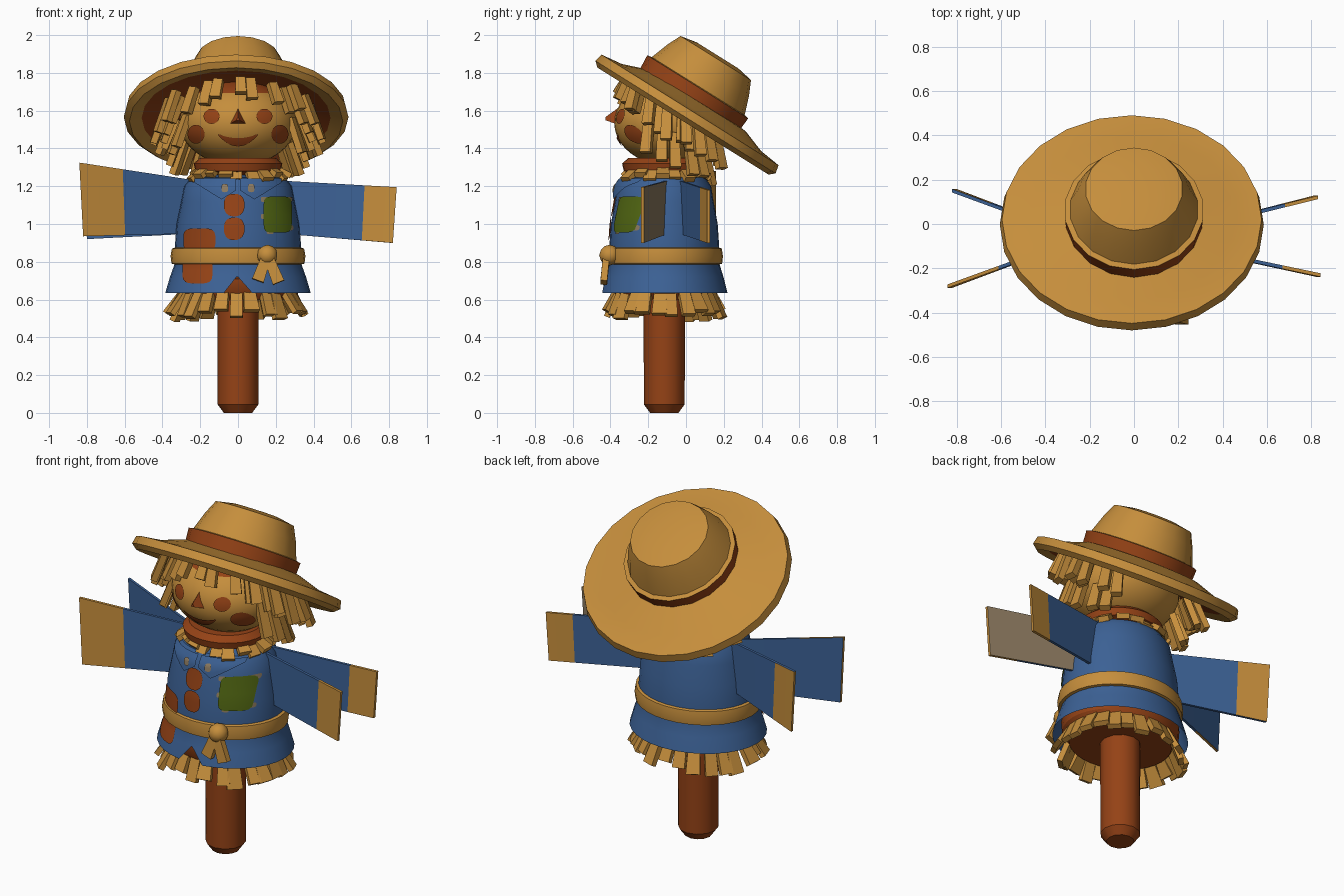
import bpy, bmesh, math, random
from mathutils import Matrix, Vector

random.seed(4)
if "Cube" in bpy.data.objects:
    bpy.data.objects.remove(bpy.data.objects["Cube"])

CY = -0.115        # depth of the body axis
DEPTH = 0.87       # body depth relative to its width
parts = []


def material(name, rgb):
    m = bpy.data.materials.new(name)
    m.use_nodes = True
    m.diffuse_color = (*rgb, 1)
    m.node_tree.nodes["Principled BSDF"].inputs["Base Color"].default_value = (*rgb, 1)
    return m


STRAW = material("straw", (0.56, 0.27, 0.045))
BLUE = material("blue cloth", (0.045, 0.12, 0.30))
RUST = material("rust brown", (0.30, 0.055, 0.008))
GREEN = material("green patch", (0.08, 0.13, 0.006))
TAUPE = material("taupe lining", (0.27, 0.20, 0.12))


def finish(name, bm, mats, recalc=True):
    if recalc:
        bmesh.ops.recalc_face_normals(bm, faces=bm.faces)
    me = bpy.data.meshes.new(name)
    bm.to_mesh(me)
    bm.free()
    for m in mats:
        me.materials.append(m)
    ob = bpy.data.objects.new(name, me)
    bpy.context.collection.objects.link(ob)
    parts.append(ob)
    return ob


def lathe(name, profile, mats, squash=1.0, matrix=None, seg=32, rule=None):
    """Turn (radius, height) points round z, starting at the front."""
    bm = bmesh.new()
    matrix = matrix or Matrix.Translation((0, CY, 0))
    rings = []
    for r, z in profile:
        angles = [2 * math.pi * i / seg for i in range(seg if r else 1)]
        rings.append([bm.verts.new(matrix @ Vector((r * math.sin(a), -r * squash * math.cos(a), z)))
                      for a in angles])
    for k, (a, b) in enumerate(zip(rings, rings[1:])):
        for i in range(seg):
            j = (i + 1) % seg
            corners = [a[i % len(a)], a[j % len(a)], b[j % len(b)], b[i % len(b)]]
            f = bm.faces.new(list(dict.fromkeys(corners)))
            f.material_index = rule(k) if rule else 0
    return finish(name, bm, mats)


def strand(bm, a, b, wa, wb, out, thick=0.03):
    """Tapered straw bar from a to b."""
    a, b = Vector(a), Vector(b)
    side = (b - a).cross(Vector(out)).normalized()
    face = side.cross(b - a).normalized() * thick / 2
    ends = [[bm.verts.new(p + side * s * w / 2 + face * t)
             for s, t in ((-1, -1), (1, -1), (1, 1), (-1, 1))] for p, w in ((a, wa), (b, wb))]
    for e in ends:
        bm.faces.new(e)
    for i in range(4):
        j = (i + 1) % 4
        bm.faces.new((ends[0][i], ends[0][j], ends[1][j], ends[1][i]))


# Surfaces on which flat details are laid
COAT = [(0.385, 0.635), (0.36, 0.72), (0.335, 0.79), (0.335, 0.87), (0.325, 1.0),
        (0.30, 1.12), (0.285, 1.2), (0.25, 1.245), (0.17, 1.26)]
HEAD_C, HEAD_R = Vector((0, -0.09, 1.535)), Vector((0.31, 0.29, 0.225))


def coat_front(x, z):
    for (r0, z0), (r1, z1) in zip(COAT, COAT[1:]):
        if z <= z1:
            break
    r = r0 + (r1 - r0) * (z - z0) / (z1 - z0)
    return CY - DEPTH * math.sqrt(max(r * r - x * x, 0))


def head_front(x, z):
    q = 1 - (x / HEAD_R.x) ** 2 - ((z - HEAD_C.z) / HEAD_R.z) ** 2
    return HEAD_C.y - HEAD_R.y * math.sqrt(max(q, 0))


def decal(name, mat, cx, cz, w, lo, hi, surf, lift=0.007, n=10):
    """Thin plate over a surface, bounded by two curves lo(u) and hi(u)."""
    bm = bmesh.new()
    cols = []
    for i in range(n + 1):
        u = -math.cos(math.pi * i / n) * 0.995
        x, a, b = cx + u * w, cz + lo(u), cz + hi(u)
        zs = [a + (b - a) * k / 4 for k in range(5)]
        cols.append([bm.verts.new((x, surf(x, z) - lift, z)) for z in zs])
    for a, b in zip(cols, cols[1:]):
        for k in range(4):
            bm.faces.new((a[k], b[k], b[k + 1], a[k + 1]))
    return finish(name, bm, [mat], recalc=False)


def blob(name, mat, cx, cz, w, h, surf, power=2, lift=0.007):
    edge = lambda u: h * (1 - abs(u) ** power) ** (1 / power)
    return decal(name, mat, cx, cz, w, lambda u: -edge(u), edge, surf, lift)


# Pole and coat
lathe("pole", [(0, 0), (0.075, 0.0), (0.108, 0.045), (0.11, 0.7), (0, 0.7)], [RUST], seg=12)
coat = lathe("coat", COAT + [(0, 1.26)], [BLUE], DEPTH)
for v in coat.data.vertices:           # notch in the front hem
    if v.co.z < 0.65 and abs(v.co.x) < 0.02 and v.co.y < CY:
        v.co.z, v.co.y = 0.73, v.co.y + 0.025
lathe("underskirt", [(0, 0.6), (0.29, 0.6), (0.33, 0.65), (0.335, 0.71), (0, 0.73)], [RUST], DEPTH)
lathe("belt", [(0.33, 0.785), (0.352, 0.79), (0.357, 0.83), (0.35, 0.87), (0.325, 0.878)], [STRAW], DEPTH)
lathe("neck_band", [(0.15, 1.26), (0.225, 1.28), (0.235, 1.32), (0.20, 1.35), (0, 1.35)], [RUST], 0.95)

# Belt knot with two tails
bm = bmesh.new()
bmesh.ops.create_icosphere(bm, subdivisions=2, radius=0.055,
                           matrix=Matrix.Translation((0.155, -0.405, 0.835)))
for x, z in ((0.105, 0.70), (0.215, 0.69)):
    strand(bm, (0.155, -0.42, 0.84), (x, -0.435, z), 0.05, 0.065, (0, -1, 0), 0.035)
finish("belt_knot", bm, [STRAW])

# Straw fringes at hem and neck
def fringe(name, count, r0, z0, r1, z1, w, jitter):
    bm = bmesh.new()
    for i in range(count):
        a = 2 * math.pi * (i + random.uniform(-0.2, 0.2)) / count
        d = Vector((math.sin(a), -DEPTH * math.cos(a), 0))
        top = d * r0 + Vector((0, CY, z0))
        tip = d * (r1 + random.uniform(-0.02, 0.02)) + Vector((0, CY, z1 + random.uniform(-jitter, jitter)))
        strand(bm, top, tip, w * 0.8, w * random.uniform(0.85, 1.2), d)
    finish(name, bm, [STRAW])


fringe("hem_straw", 26, 0.29, 0.65, 0.365, 0.515, 0.075, 0.03)
fringe("neck_straw", 20, 0.19, 1.30, 0.265, 1.245, 0.07, 0.015)

# Coat details
for i, z in enumerate((1.10, 0.975)):
    blob(f"button_{i + 1}", RUST, -0.02, z, 0.055, 0.06, coat_front, 2.4)
blob("rust_patch_upper", RUST, -0.205, 0.915, 0.085, 0.062, coat_front, 4)
blob("rust_patch_lower", RUST, -0.215, 0.755, 0.08, 0.07, coat_front, 4)
blob("green_patch", GREEN, 0.21, 1.05, 0.075, 0.095, coat_front, 6, 0.009)
for i, (x, z) in enumerate(((0.14, 1.13), (0.14, 1.04), (0.17, 0.96), (0.27, 1.13), (0.275, 0.98))):
    blob(f"stitch_{i + 1}", TAUPE, x, z, 0.018, 0.014, coat_front, 4, 0.005)
for s, side in ((1, "left"), (-1, "right")):
    decal(f"lapel_{side}", BLUE, s * 0.12, 1.24, 0.11,
          lambda u: -0.02 - 0.09 * (1 - abs(u + s * 0.3) / 1.31), lambda u: 0.0, coat_front, 0.02)
    blob(f"lapel_pin_{side}", TAUPE, s * 0.07, 1.19, 0.018, 0.022, coat_front, 3, 0.027)


# Each sleeve is a pair of thin flaring panels
def sleeve(name, s, y0, y1, cuff, tip, top, low, front_cuff, back_cuff, back=0):
    bm = bmesh.new()
    cols = []
    for x in (0.22, cuff, tip):
        t = (x - 0.22) / (tip - 0.22)
        y = y0 + (y1 - y0) * t
        z0, z1 = 0.95 + (low - 0.95) * t, 1.23 + (top - 1.23) * t
        cols.append([bm.verts.new((s * (x + dx * t), y + dy, z)) for dx, dy, z in
                     ((-0.02, -0.008, z0), (0, -0.008, z1), (0, 0.008, z1), (-0.02, 0.008, z0))])
    for k, (a, b) in enumerate(zip(cols, cols[1:])):
        for i in range(4):
            f = bm.faces.new((a[i], a[(i + 1) % 4], b[(i + 1) % 4], b[i]))
            if i == 2:
                f.material_index = back or (k if back_cuff else 0)
            else:
                f.material_index = k if front_cuff else 0
    bm.faces.new(cols[0])
    bm.faces.new(cols[-1]).material_index = 1
    finish(name, bm, [BLUE, STRAW, TAUPE])


sleeve("left_sleeve_front", 1, -0.10, -0.23, 0.67, 0.84, 1.195, 0.90, True, True, 2)
sleeve("left_sleeve_back", 1, -0.03, 0.12, 0.68, 0.83, 1.18, 0.90, True, True)
sleeve("right_sleeve_front", -1, -0.055, -0.28, 0.61, 0.84, 1.325, 0.935, True, False)
sleeve("right_sleeve_back", -1, -0.07, 0.15, 0.65, 0.82, 1.28, 0.92, False, True)

# Hat, leaning back
TILT = Matrix.Translation((-0.01, 0, 1.57)) @ Matrix.Rotation(math.radians(-32), 4, "X")
lathe("hat_brim", [(0, 0.11), (0.29, 0.06), (0.50, -0.01), (0.565, -0.03), (0.595, -0.005),
                   (0.585, 0.04), (0.46, 0.055), (0.33, 0.10), (0, 0.13)],
      [STRAW, RUST], 0.945, TILT, 24, lambda k: int(k < 2))
lathe("hat_crown", [(0.31, 0.09), (0.315, 0.165), (0.29, 0.17), (0.255, 0.27), (0.22, 0.345),
                    (0.13, 0.362), (0, 0.36)],
      [STRAW, RUST], 1, TILT @ Matrix.Translation((0.01, -0.03, 0)), 18, lambda k: int(k < 1))

# Head, with a rust lining above the hairline
bm = bmesh.new()
bmesh.ops.create_uvsphere(bm, u_segments=32, v_segments=20, radius=1,
                          matrix=Matrix.Translation(HEAD_C) @ Matrix.Diagonal((*HEAD_R, 1)))
for f in bm.faces:
    f.material_index = int(f.calc_center_median().z > 1.695)
finish("head", bm, [STRAW, RUST])

# Face
for s, side in ((1, "left"), (-1, "right")):
    blob(f"eye_{side}", RUST, s * 0.14, 1.57, 0.042, 0.04, head_front)
    blob(f"cheek_{side}", RUST, s * 0.222, 1.475, 0.045, 0.05, head_front)
decal("mouth", RUST, 0, 1.45, 0.105, lambda u: 0.02 * u * u - 0.04 * (1 - u * u),
      lambda u: 0.023 * u * u + 0.004, head_front)
bm = bmesh.new()
bmesh.ops.create_cone(bm, cap_ends=True, segments=3, radius1=0.062, radius2=0.012, depth=0.07,
                      matrix=Matrix.Translation((0, -0.39, 1.555)) @ Matrix.Rotation(math.pi / 2, 4, "X"))
low = min(v.co.z for v in bm.verts)
if sum(v.co.z < low + 0.02 for v in bm.verts) < 2:      # point the nose upward
    for v in bm.verts:
        v.co.z = 3.11 - v.co.z
finish("nose", bm, [RUST])

# Straw hair hanging under the brim, in three layers
bm = bmesh.new()
for radius, drop, first, last in ((0.33, 0.0, 0, 135), (0.385, 0.0, 45, 115), (0.30, -0.11, 65, 140)):
    for deg in range(-last, last + 1, 15):
        if abs(deg) < first:
            continue
        a = math.radians(deg + random.uniform(-4, 4))
        base = TILT @ Vector((radius * math.sin(a) + 0.01, -radius * math.cos(a) - 0.05, drop))
        length = (0.08 + 0.09 * min(1, abs(deg) / 70)) * random.uniform(0.85, 1.1)
        out = Vector((math.sin(a), -math.cos(a), 0))
        tip = base + Vector((0.065 * math.sin(a), -0.05 * math.cos(a), -length))
        strand(bm, base, tip, 0.05, 0.06, out, 0.035)
finish("hair_straw", bm, [STRAW])

# Smooth the rounded parts, keep hard edges
bpy.ops.object.select_all(action="DESELECT")
for ob in parts:
    ob.select_set(True)
bpy.context.view_layer.objects.active = parts[0]
bpy.ops.object.shade_smooth_by_angle(angle=math.radians(32))
